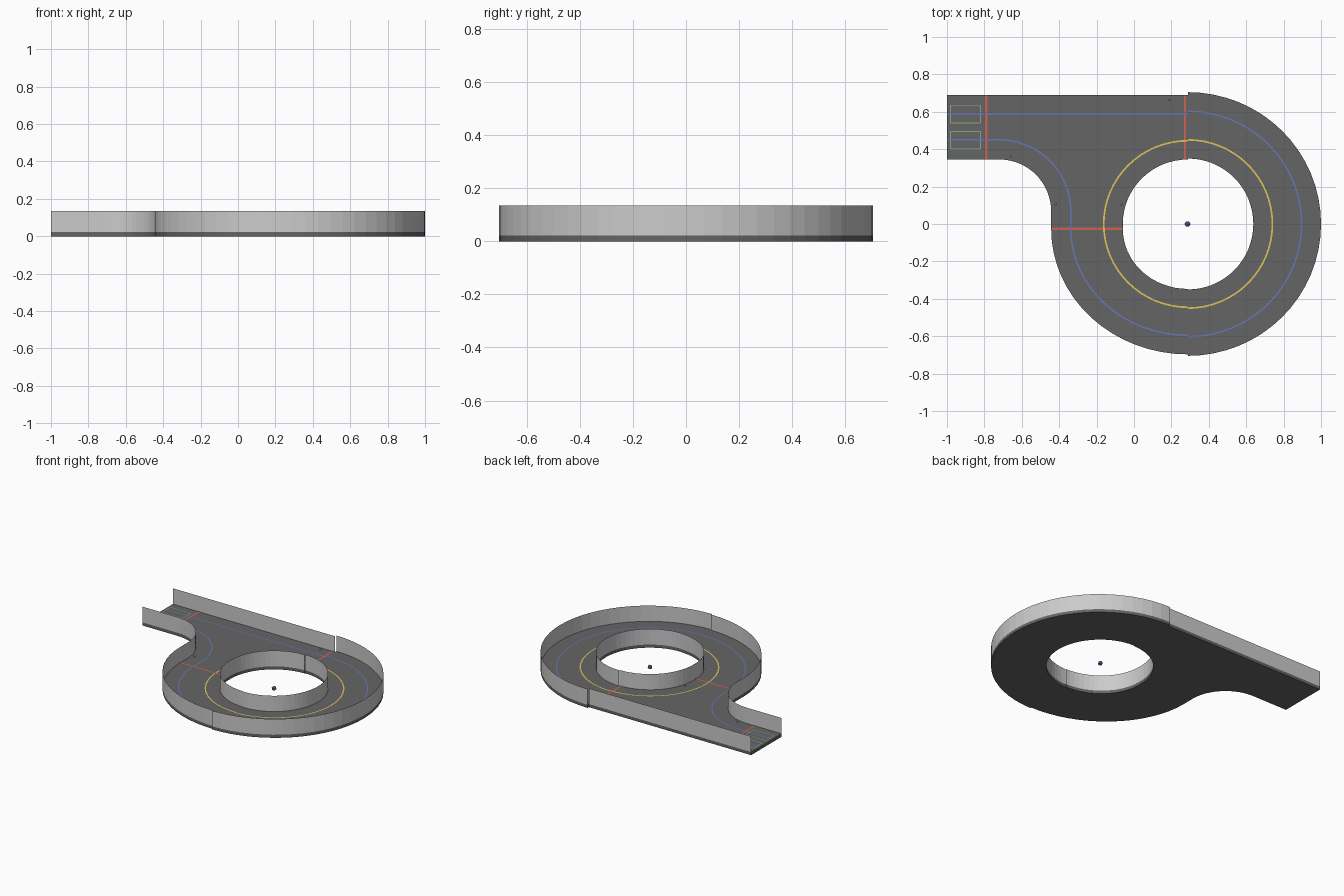
import bpy, bmesh, math
from mathutils import Vector

if "Cube" in bpy.data.objects:
    bpy.data.objects.remove(bpy.data.objects["Cube"])

FLOOR, TOP, MARK = 0.022, 0.135, 0.0245
CX = 0.288
N = 32

def material(name, rgb):
    m = bpy.data.materials.new(name)
    m.diffuse_color = (*rgb, 1)
    m.use_nodes = True
    m.node_tree.nodes["Principled BSDF"].inputs["Base Color"].default_value = m.diffuse_color
    return m

ASPHALT = material("dark_floor", (0.13, 0.13, 0.13))
RED = material("red", (0.6, 0.12, 0.09))
BLUE = material("blue", (0.14, 0.18, 0.48))
YELLOW = material("yellow", (0.75, 0.55, 0.1))
GREEN = material("green", (0.22, 0.42, 0.22))
PALE = material("pale", (0.7, 0.65, 0.6))

def finish(name, bm, mat=None):
    me = bpy.data.meshes.new(name)
    bm.to_mesh(me)
    bm.free()
    ob = bpy.data.objects.new(name, me)
    bpy.context.collection.objects.link(ob)
    if mat:
        me.materials.append(mat)
    return ob

def arc(cx, cy, rx, ry, a0, a1, n=N):
    pts = []
    for i in range(n + 1):
        a = math.radians(a0 + (a1 - a0) * i / n)
        pts.append((cx + rx * math.cos(a), cy + ry * math.sin(a)))
    return pts

def slab(name, outline):
    bm = bmesh.new()
    face = bm.faces.new([bm.verts.new((x, y, 0)) for x, y in outline])
    ext = bmesh.ops.extrude_face_region(bm, geom=[face])["geom"]
    verts = [g for g in ext if isinstance(g, bmesh.types.BMVert)]
    bmesh.ops.translate(bm, verts=verts, vec=(0, 0, FLOOR))
    bmesh.ops.recalc_face_normals(bm, faces=bm.faces)
    return finish(name, bm, ASPHALT)

def wall(name, path):
    bm = bmesh.new()
    rows = [[bm.verts.new((x, y, z)) for z in (FLOOR, TOP)] for x, y in path]
    for a, b in zip(rows, rows[1:]):
        bm.faces.new((a[0], b[0], b[1], a[1]))
    return finish(name, bm)

def stripe(name, path, width, mat, closed=False):
    bm = bmesh.new()
    pts = [Vector(p) for p in path]
    n, rows = len(pts), []
    for i, p in enumerate(pts):
        prev = pts[i - 1] if i or closed else p
        nxt = pts[(i + 1) % n] if i < n - 1 or closed else p
        d = (nxt - prev).normalized()
        side = Vector((-d.y, d.x)) * width / 2
        rows.append([bm.verts.new((*(p + side * s), MARK)) for s in (1, -1)])
    for i in range(n if closed else n - 1):
        a, b = rows[i], rows[(i + 1) % n]
        bm.faces.new((a[0], a[1], b[1], b[0]))
    return finish(name, bm, mat)

# Right half of the ring
right_out = arc(CX, 0, 0.712, 0.705, 90, -90, N)
right_in = arc(CX, 0, 0.35, 0.35, 90, -90, N)
slab("right_ring_floor", right_out + right_in[::-1])
wall("right_outer_wall", right_out)
wall("right_inner_wall", right_in)

# Lower left quarter of the ring
Y0 = -0.025
low_out = arc(CX, Y0, 0.731, 0.672, 270, 180, N // 2)
low_in = arc(CX, Y0, 0.348, 0.322, 270, 180, N // 2)
slab("lower_left_floor", low_out + low_in[::-1])
wall("lower_left_outer_wall", low_out)
wall("lower_left_inner_wall", low_in)

# Entrance section with flared lower edge
flare = [(-0.443, Y0)] + arc(-0.72, 0.068, 0.277, 0.277, 0, 90, 16) + [(-1, 0.345)]
up_in = [(CX - 0.348, Y0)] + arc(CX, 0, 0.348, 0.345, 180, 90, N // 2)
straight = [(-1, 0.69), (CX, 0.69)]
slab("entrance_floor", flare + straight + up_in[::-1])
wall("entrance_flared_wall", flare)
wall("entrance_straight_wall", straight)
wall("entrance_inner_wall", up_in)

# Lane lines
stripe("outer_lane_line", [(-1, 0.59), (CX, 0.59)], 0.008, BLUE)
stripe("outer_lane_right", arc(CX, 0, 0.608, 0.603, 90, -90), 0.008, BLUE)
stripe("outer_lane_lower", arc(CX, Y0, 0.626, 0.57, 270, 180, 16), 0.008, BLUE)
stripe("exit_lane_line", [(CX - 0.626, Y0)] +
       arc(-0.72, 0.068, 0.382, 0.382, 0, 90, 16) + [(-1, 0.45)], 0.008, BLUE)
stripe("inner_lane_right", arc(CX, 0, 0.452, 0.45, 90, -90), 0.009, YELLOW)
stripe("inner_lane_left", arc(CX, 0, 0.45, 0.445, 90, 270), 0.009, YELLOW)

# Red section lines
stripe("entrance_stop_line", [(-0.79, 0.345), (-0.79, 0.69)], 0.012, RED)
stripe("top_section_line", [(0.272, 0.345), (0.272, 0.69)], 0.012, RED)
stripe("left_section_line", [(-0.443, Y0), (-0.06, Y0)], 0.012, RED)

# Green boxes at the entrance
for i, (y0, y1) in enumerate(((0.54, 0.635), (0.4, 0.495))):
    box = [(-0.98, y0), (-0.82, y0), (-0.82, y1), (-0.98, y1)]
    for j in range(4):
        stripe(f"waiting_box_{i}_{j}", [box[j], box[(j + 1) % 4]], 0.005, GREEN)

# Small marker studs and the hub marker
def stud(name, x, y, z, r, mat):
    bm = bmesh.new()
    bmesh.ops.create_icosphere(bm, subdivisions=1, radius=r)
    bmesh.ops.translate(bm, verts=bm.verts, vec=(x, y, z))
    return finish(name, bm, mat)

for i, (x, y) in enumerate(((-0.66, 0.363), (-0.42, 0.106), (-0.068, 0.106), (0.19, 0.665))):
    stud(f"marker_stud_{i}", x, y, FLOOR, 0.007, PALE)
stud("hub_marker", CX - 0.002, 0, 0.025, 0.017, BLUE)
